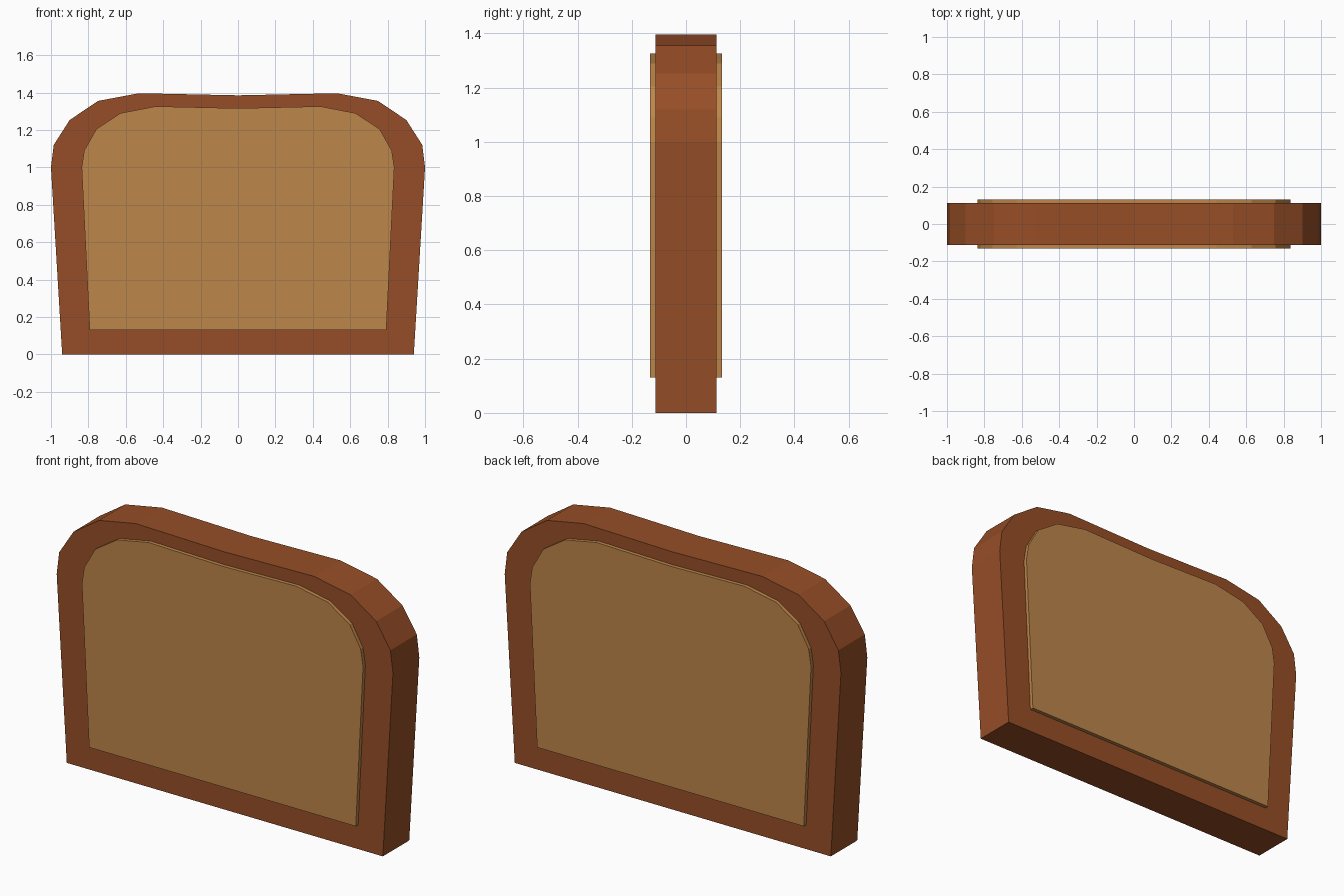
import bpy, bmesh

if "Cube" in bpy.data.objects:
    bpy.data.objects.remove(bpy.data.objects["Cube"])


def material(name, rgb):
    m = bpy.data.materials.new(name)
    m.diffuse_color = (*rgb, 1)
    m.use_nodes = True
    m.node_tree.nodes["Principled BSDF"].inputs["Base Color"].default_value = m.diffuse_color
    return m


def slab(name, half_profile, half_depth, mat):
    """Mirror a right-half (x, z) profile and extrude it evenly along y."""
    outline = half_profile + [(-x, z) for x, z in reversed(half_profile) if x > 0]
    bm = bmesh.new()
    face = bm.faces.new([bm.verts.new((x, -half_depth, z)) for x, z in outline])
    ext = bmesh.ops.extrude_face_region(bm, geom=[face], use_keep_orig=True)
    verts = [g for g in ext["geom"] if isinstance(g, bmesh.types.BMVert)]
    bmesh.ops.translate(bm, verts=verts, vec=(0, 2 * half_depth, 0))
    bmesh.ops.recalc_face_normals(bm, faces=bm.faces)
    mesh = bpy.data.meshes.new(name)
    bm.to_mesh(mesh)
    bm.free()
    mesh.materials.append(mat)
    obj = bpy.data.objects.new(name, mesh)
    bpy.context.collection.objects.link(obj)
    return obj


crust_brown = material("crust brown", (0.305, 0.076, 0.020))
crumb_tan = material("crumb tan", (0.515, 0.238, 0.069))

# Outer crust of the bread slice
slab("crust", [(0.94, 0), (1.0, 1.0), (0.985, 1.12), (0.90, 1.253),
               (0.748, 1.355), (0.53, 1.396), (0, 1.385)], 0.112, crust_brown)

# Soft middle, standing slightly proud of the crust on both faces
slab("crumb", [(0.793, 0.13), (0.836, 1.0), (0.822, 1.09), (0.757, 1.205),
               (0.627, 1.29), (0.44, 1.326), (0, 1.316)], 0.132, crumb_tan)
